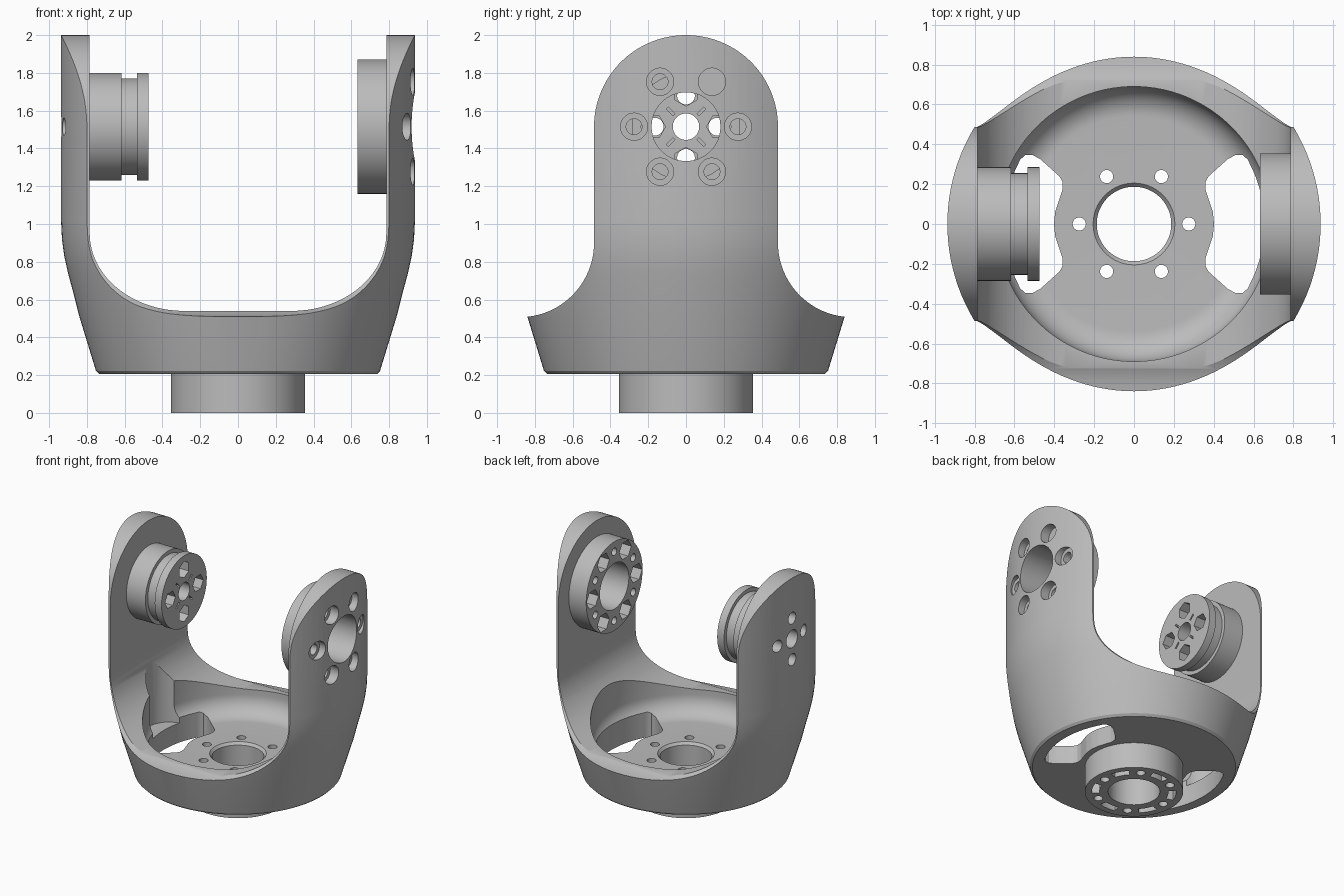
import bpy, bmesh
from math import sin, cos, pi, radians
from mathutils import Vector

if "Cube" in bpy.data.objects:
    bpy.data.objects.remove(bpy.data.objects["Cube"], do_unlink=True)

PIVOT = 1.515    # height of the joint axis
ARM_R = 0.487    # half width of each arm
BOLT_R = 0.275   # bolt circle radius

metal = bpy.data.materials.new("grey_metal")
metal.use_nodes = True
metal.diffuse_color = (0.5, 0.5, 0.5, 1)
metal.node_tree.nodes["Principled BSDF"].inputs["Base Color"].default_value = (0.5, 0.5, 0.5, 1)


def make_object(name, bm):
    bmesh.ops.recalc_face_normals(bm, faces=bm.faces[:])
    mesh = bpy.data.meshes.new(name)
    bm.to_mesh(mesh)
    bm.free()
    mesh.materials.append(metal)
    obj = bpy.data.objects.new(name, mesh)
    bpy.context.collection.objects.link(obj)
    return obj


def arc(cu, cv, ru, rv, start, end, steps):
    """Points of an elliptical arc, angles in degrees."""
    angles = [radians(start + (end - start) * i / steps) for i in range(steps + 1)]
    return [(cu + ru * cos(a), cv + rv * sin(a)) for a in angles]


def circle(cu, cv, r, sides=32, turn=0):
    return arc(cu, cv, r, r, turn, turn + 360, sides)[:-1]


def prism(name, points, low, high, axis):
    """Extrude a flat outline between two positions along an axis."""
    place = {"X": lambda u, v, h: (h, u, v),
             "Y": lambda u, v, h: (u, h, v),
             "Z": lambda u, v, h: (u, v, h)}[axis]
    bm = bmesh.new()
    a = [bm.verts.new(place(u, v, low)) for u, v in points]
    b = [bm.verts.new(place(u, v, high)) for u, v in points]
    bm.faces.new(a)
    bm.faces.new(b)
    for i in range(len(a)):
        j = (i + 1) % len(a)
        bm.faces.new((a[i], a[j], b[j], b[i]))
    return make_object(name, bm)


def lathe(name, profile, axis="Z", steps=128):
    """Revolve (radius, position) points about z or the joint axis."""
    bm = bmesh.new()
    if axis == "Z":
        verts = [bm.verts.new((r, 0, h)) for r, h in profile]
        centre, direction = (0, 0, 0), (0, 0, 1)
    else:
        verts = [bm.verts.new((h, 0, PIVOT + r)) for r, h in profile]
        centre, direction = (0, 0, PIVOT), (1, 0, 0)
    edges = [bm.edges.new(pair) for pair in zip(verts, verts[1:])]
    bmesh.ops.spin(bm, geom=verts + edges, cent=Vector(centre), axis=Vector(direction),
                   angle=2 * pi, steps=steps)
    bmesh.ops.remove_doubles(bm, verts=bm.verts[:], dist=1e-5)
    return make_object(name, bm)


def carve(target, cutters, operation="DIFFERENCE"):
    for cutter in cutters:
        mod = target.modifiers.new("carve", "BOOLEAN")
        mod.operation = operation
        mod.solver = "EXACT"
        mod.object = cutter
        cutter.hide_render = True
    bpy.context.view_layer.update()
    result = target.evaluated_get(bpy.context.evaluated_depsgraph_get())
    mesh = bpy.data.meshes.new_from_object(result)
    target.modifiers.clear()
    target.data = mesh


def ring(name, count, radius, hole, low, high, axis, turn=0, sides=32):
    """Cutters spaced evenly on a bolt circle."""
    mid = PIVOT if axis == "X" else 0
    out = []
    for i in range(count):
        deg = turn + 360 * i / count
        u, v = radius * cos(radians(deg)), mid + radius * sin(radians(deg))
        out.append(prism(name, circle(u, v, hole, sides, deg), low, high, axis))
    return out


# Yoke: a revolved shell
yoke = lathe("yoke_body", [
    (0, 0.205), (0.735, 0.205), (0.752, 0.222), (0.84, 0.51), (0.873, 0.64), (0.9, 0.74),
    (0.92, 0.83), (0.932, 0.92), (0.937, 1.02), (0.937, 2.1), (0, 2.1)])

# Side outline: flared skirt, straight arms and round tops
half = ([(1.1, 0.1), (1.1, 0.507)] + arc(0.88, 0.9, 0.393, 0.393, 270, 180, 24)
        + arc(0, PIVOT, ARM_R, 2 - PIVOT, 0, 90, 32))
outline = half + [(-u, v) for u, v in reversed(half[:-1])]
side_outline = prism("side_outline", outline, -1.2, 1.2, "X")
carve(yoke, [side_outline], "INTERSECT")

# Gap between the arms
corner = arc(0.285, 0.95, 0.5, 0.41, 0, -90, 28)
gap = [(0.785, 2.3)] + corner
gap = gap + [(-u, v) for u, v in reversed(gap)]
arm_gap = prism("arm_gap", gap, -1.2, 1.2, "Y")

# Round bowl with a filleted floor
bowl = lathe("bowl", [(0, 0.35)] + arc(0.54, 0.5, 0.15, 0.15, -90, 0, 12)
             + [(0.69, 1.2), (0, 1.2)])

# Relief in the wall of the right arm
relief = prism("wall_relief", circle(-0.61, 0, 0.167, 48), 0.36, 1.1, "Z")

# Openings through the floor on both sides
upper = ([(0.402, 0), (0.396, 0.06), (0.38, 0.11), (0.36, 0.17), (0.358, 0.21), (0.375, 0.24),
          (0.47, 0.325), (0.51, 0.347), (0.545, 0.346), (0.57, 0.325)]
         + arc(0, 0, 0.655, 0.655, 27, 0, 8))
slot = upper + [(u, -v) for u, v in reversed(upper[1:-1])]
slots = [prism("floor_slot", [(s * u, v) for u, v in slot], 0.1, 0.6, "Z") for s in (1, -1)]

# Holes shared by the yoke and the round parts
base_holes = ring("base_bolt_hole", 6, BOLT_R, 0.033, -0.1, 0.6, "Z")
base_bore = [lathe("base_bore", [(0, -0.1), (0.187, -0.1), (0.187, 0.33), (0.207, 0.352),
                                 (0.207, 0.5), (0, 0.5)], steps=64)]
left_holes = ring("left_bolt_hole", 6, BOLT_R, 0.042, 0.5, 1.1, "X")
left_bore = [prism("left_bore", circle(0, PIVOT, 0.182, 64), 0.5, 1.1, "X")]
right_holes = ring("right_bolt_hole", 4, 0.165, 0.047, -1.1, -0.4, "X")
right_bore = [prism("right_bore", circle(0, PIVOT, 0.07, 48), -1.1, -0.4, "X")]
counterbores = ring("counterbore", 6, BOLT_R, 0.072, 0.86, 1.1, "X")

shared = base_holes + base_bore + left_holes + left_bore + right_holes + right_bore
carve(yoke, [arm_gap, bowl, relief] + slots + shared + counterbores)

# Base flange with curved slots underneath
flange = lathe("base_flange", [(0, 0), (0.355, 0), (0.355, 0.21), (0, 0.21)])
flange_slots = []
for i in range(6):
    mid = 30 + 60 * i
    shape = (arc(0, 0, 0.305, 0.305, mid - 13, mid + 13, 8)
             + arc(0, 0, 0.25, 0.25, mid + 13, mid - 13, 8))
    flange_slots.append(prism("flange_slot", shape, -0.1, 0.08, "Z"))
carve(flange, base_holes + base_bore + flange_slots)

# Left hub: wide disc with nut pockets and small holes
left_hub = lathe("left_hub", [(0, 0.632), (0.355, 0.632), (0.355, 0.8), (0, 0.8)], "X")
nut_pockets = ring("nut_pocket", 6, BOLT_R, 0.075, 0.5, 0.72, "X", sides=6)
small_holes = ring("small_hole", 6, BOLT_R, 0.03, 0.5, 0.74, "X", turn=30)
carve(left_hub, left_holes + left_bore + nut_pockets + small_holes)

# Right hub: grooved spool with pockets and short diagonal slits
right_hub = lathe("right_hub", [
    (0, -0.8), (0.285, -0.8), (0.285, -0.617), (0.255, -0.617), (0.255, -0.535),
    (0.285, -0.535), (0.285, -0.475), (0, -0.475)], "X")
hub_pockets = ring("hub_pocket", 4, 0.175, 0.066, -0.56, -0.4, "X", sides=6)
slits = []
for i in range(4):
    a = radians(45 + 90 * i)
    d, n = Vector((cos(a), sin(a))), Vector((-sin(a), cos(a)))
    mid = Vector((0, PIVOT))
    shape = [mid + d * r + n * w for r, w in
             ((0.09, -0.007), (0.14, -0.007), (0.14, 0.007), (0.09, 0.007))]
    slits.append(prism("hub_slit", [tuple(p) for p in shape], -0.5, -0.4, "X"))
carve(right_hub, right_holes + right_bore + hub_pockets + slits)

# Remove the cutters and smooth the curved faces
parts = [yoke, flange, left_hub, right_hub]
cutters = (shared + counterbores + slots + flange_slots + nut_pockets + small_holes
           + hub_pockets + slits + [side_outline, arm_gap, bowl, relief])
for cutter in cutters:
    bpy.data.objects.remove(cutter, do_unlink=True)
bpy.ops.object.select_all(action="DESELECT")
for part in parts:
    part.select_set(True)
bpy.context.view_layer.objects.active = yoke
bpy.ops.object.shade_smooth_by_angle(angle=radians(25))
